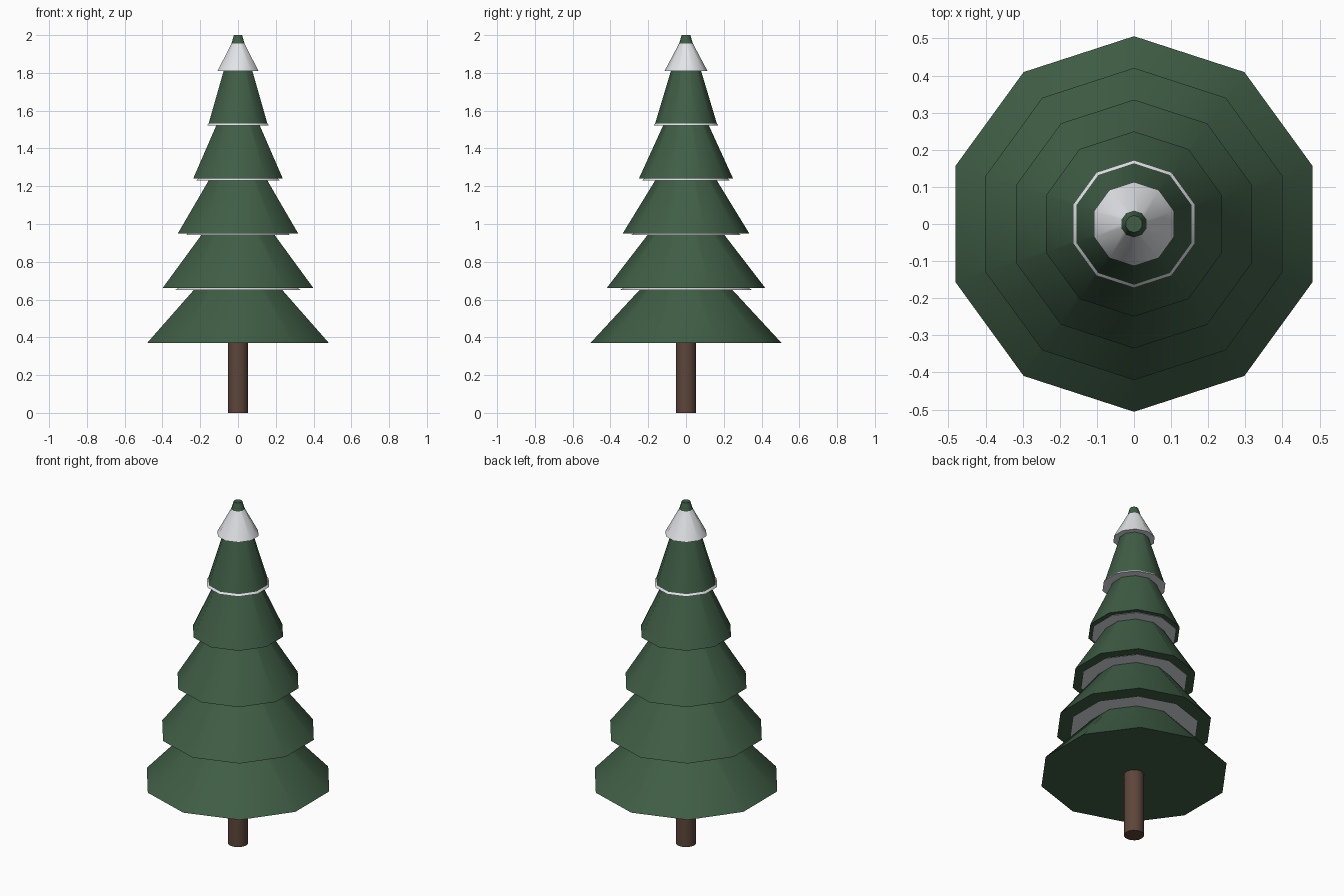
import bpy
import math

cube = bpy.data.objects.get("Cube")
if cube:
    bpy.data.objects.remove(cube, do_unlink=True)


def make_material(name, rgb):
    mat = bpy.data.materials.new(name)
    mat.use_nodes = True
    colour = (*rgb, 1.0)
    mat.diffuse_color = colour
    bsdf = next(n for n in mat.node_tree.nodes if n.type == "BSDF_PRINCIPLED")
    bsdf.inputs["Base Color"].default_value = colour
    bsdf.inputs["Roughness"].default_value = 0.9
    return mat


green = make_material("pine_green", (0.05, 0.11, 0.06))
white = make_material("snow_white", (0.85, 0.87, 0.90))
brown = make_material("bark_brown", (0.11, 0.06, 0.042))


def frustum(name, sides, base_z, height, base_radius, top_radius, mat):
    """Add a closed tapered part standing on base_z."""
    bpy.ops.mesh.primitive_cone_add(
        vertices=sides, radius1=base_radius, radius2=top_radius,
        depth=height, location=(0, 0, base_z + height / 2))
    part = bpy.context.object
    part.name = name
    part.data.materials.append(mat)
    bpy.ops.object.shade_smooth_by_angle(angle=math.radians(40))
    return part


# Trunk
frustum("trunk", 16, 0, 0.5, 0.054, 0.054, brown)

# Branch tiers, each with a snow collar resting near its top
TIERS = 5
SPACING = 0.29
TIER_HEIGHT = 0.47
for i in range(TIERS):
    z = 0.37 + SPACING * i
    radius = 0.506 - 0.0855 * i
    frustum(f"branch_tier_{i + 1}", 10, z, TIER_HEIGHT,
            radius, radius * 0.14, green)
    frustum(f"snow_collar_{i + 1}", 10, z + 0.281, 0.17,
            radius * 0.69, radius * 0.14, white)
